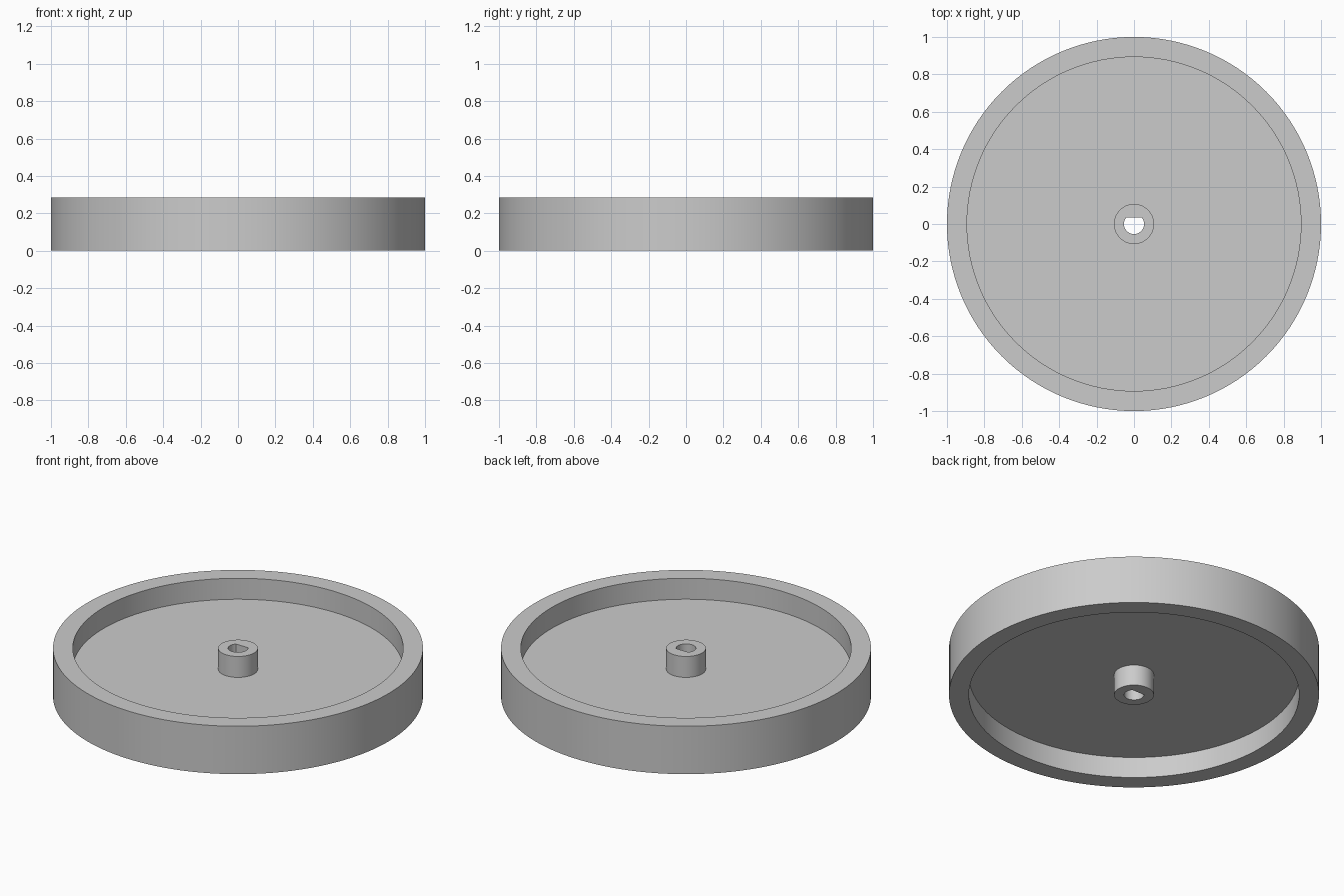
import bpy
import bmesh
from math import cos, sin, tau, radians

UNIT = 2 / 56          # the wheel is 56 units across
HEIGHT = 8 * UNIT
SIDES = 128

if "Cube" in bpy.data.objects:
    bpy.data.objects.remove(bpy.data.objects["Cube"])

grey = bpy.data.materials.new("plain grey")
grey.use_nodes = True
colour = (0.6, 0.6, 0.6, 1)
grey.diffuse_color = colour
grey.node_tree.nodes["Principled BSDF"].inputs["Base Color"].default_value = colour


def tube(name, outer, inner, bottom, top, flat=None):
    """Ring of rectangular section; flat cuts the bore to a D shape at that y."""
    bm = bmesh.new()
    loops = []
    for radius, z in ((outer, bottom), (outer, top), (inner, top), (inner, bottom)):
        loop = []
        for i in range(SIDES):
            angle = tau * i / SIDES
            x, y = radius * cos(angle), radius * sin(angle)
            if flat is not None and radius == inner:
                y = min(y, flat)
            loop.append(bm.verts.new((x, y, z)))
        loops.append(loop)
    for a, b in zip(loops, loops[1:] + loops[:1]):
        for i in range(SIDES):
            j = (i + 1) % SIDES
            bm.faces.new((a[i], a[j], b[j], b[i]))
    bmesh.ops.recalc_face_normals(bm, faces=bm.faces)
    mesh = bpy.data.meshes.new(name)
    bm.to_mesh(mesh)
    bm.free()
    mesh.materials.append(grey)
    obj = bpy.data.objects.new(name, mesh)
    bpy.context.collection.objects.link(obj)
    bpy.ops.object.select_all(action="DESELECT")
    obj.select_set(True)
    bpy.context.view_layer.objects.active = obj
    bpy.ops.object.shade_smooth_by_angle(angle=radians(30))
    return obj


# Outer rim
tube("rim", 28 * UNIT, 25 * UNIT, 0, HEIGHT)

# Thin disc at mid height, running slightly into the rim and hub
tube("web_disc", 26 * UNIT, 2.5 * UNIT, HEIGHT / 2 - UNIT / 2, HEIGHT / 2 + UNIT / 2)

# Hub with a D-shaped shaft hole
tube("hub", 3 * UNIT, 1.5 * UNIT, 0, HEIGHT, flat=UNIT)
